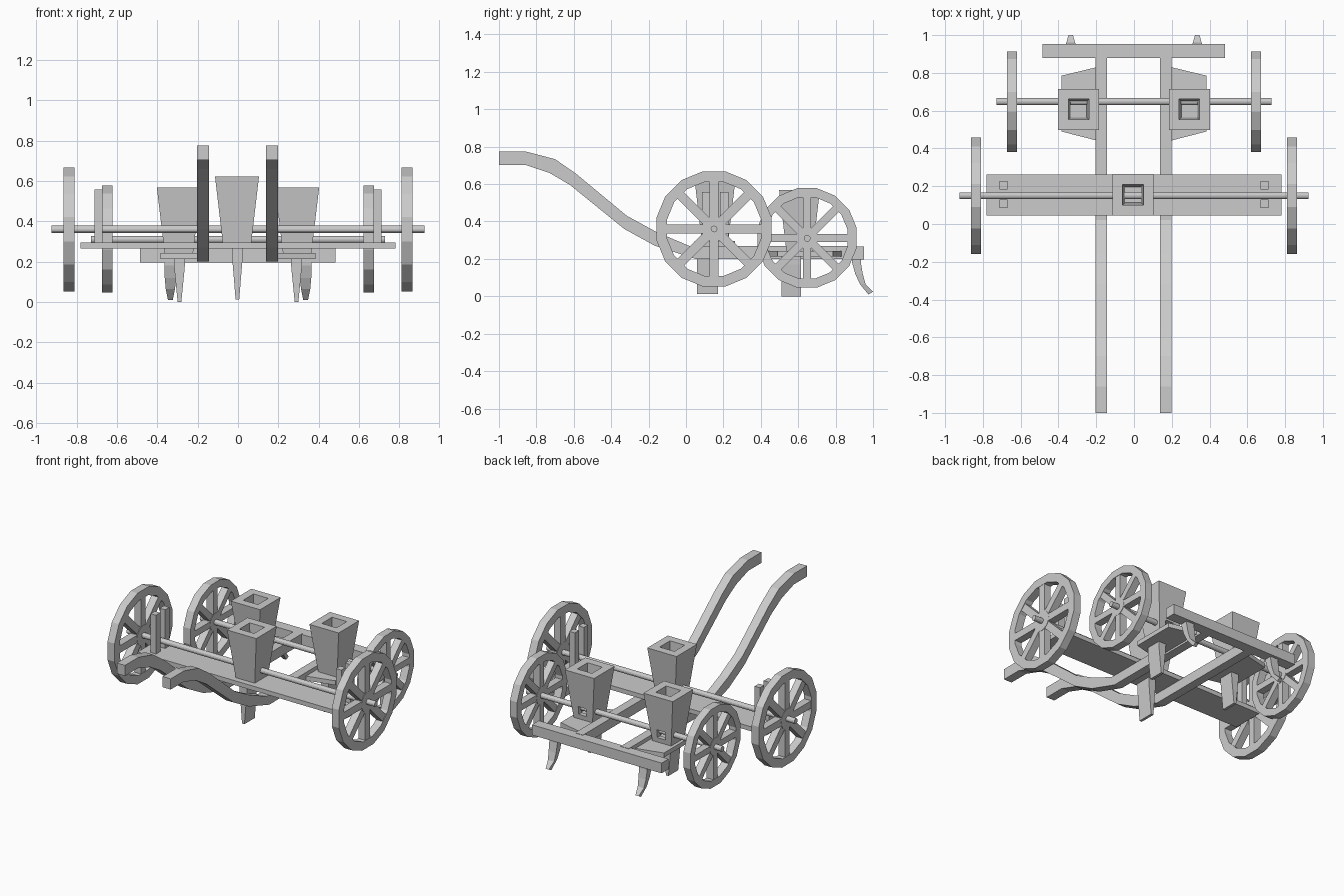
import bpy, bmesh, math
from mathutils import Matrix, Vector

if "Cube" in bpy.data.objects:
    bpy.data.objects.remove(bpy.data.objects["Cube"])


def finish(name, bm):
    bmesh.ops.recalc_face_normals(bm, faces=bm.faces)
    me = bpy.data.meshes.new(name)
    bm.to_mesh(me)
    bm.free()
    ob = bpy.data.objects.new(name, me)
    bpy.context.collection.objects.link(ob)
    return ob


def box_into(bm, lo, hi, mat=Matrix()):
    c = [(a + b) / 2 for a, b in zip(lo, hi)]
    s = [b - a for a, b in zip(lo, hi)]
    bmesh.ops.create_cube(bm, size=1, matrix=mat @ Matrix.Translation(c) @ Matrix.Diagonal((*s, 1)))


def box(name, lo, hi):
    bm = bmesh.new()
    box_into(bm, lo, hi)
    return finish(name, bm)


def prism(name, pts, axis, a, b):
    """Extrude a 2D outline along axis 0, 1 or 2 from a to b."""
    bm = bmesh.new()

    def co(p, t):
        v = list(p)
        v.insert(axis, t)
        return v
    face = bm.faces.new([bm.verts.new(co(p, a)) for p in pts])
    r = bmesh.ops.extrude_face_region(bm, geom=[face])
    off = Vector((0, 0, 0))
    off[axis] = b - a
    bmesh.ops.translate(bm, vec=off, verts=[v for v in r['geom'] if isinstance(v, bmesh.types.BMVert)])
    return finish(name, bm)


def axle(name, y, z, half):
    bm = bmesh.new()
    m = Matrix.Translation((0, y, z)) @ Matrix.Rotation(math.pi / 2, 4, 'Y')
    bmesh.ops.create_cone(bm, cap_ends=True, segments=12, radius1=.018, radius2=.018, depth=2 * half, matrix=m)
    finish(name, bm)


def wheel(name, x, y, z, r, w=.053, n=16):
    bm = bmesh.new()
    rings = []
    # faceted rim
    for k in range(n):
        t = (k + .5) * 2 * math.pi / n
        rings.append([bm.verts.new((x + dx, y + rr * math.cos(t), z + rr * math.sin(t)))
                      for rr, dx in ((r * 1.015, -w / 2), (r * 1.015, w / 2), (r * .83, w / 2), (r * .83, -w / 2))])
    for k in range(n):
        p, q = rings[k], rings[(k + 1) % n]
        for i in range(4):
            j = (i + 1) % 4
            bm.faces.new((p[i], p[j], q[j], q[i]))
    # four bars across make eight spokes
    for k in range(4):
        m = Matrix.Translation((x, y, z)) @ Matrix.Rotation(k * math.pi / 4, 4, 'X')
        h = w * .48 - k * .0005
        box_into(bm, (-h, -r * .85, -r * .08), (h, r * .85, r * .08), m)
    # hub
    m = Matrix.Translation((x, y, z)) @ Matrix.Rotation(math.pi / 2, 4, 'Y')
    bmesh.ops.create_cone(bm, cap_ends=True, segments=16, radius1=r * .22, radius2=r * .22, depth=w, matrix=m)
    finish(name, bm)


def hopper(name, x, y, z0, z1):
    """Tapered box with an open mouth and a small outlet at the back."""
    bm = bmesh.new()
    levels = [(.07, z0), (.109, z1), (.055, z1), (.042, z0 + .03)]
    loops = [[bm.verts.new((x + sx * h, y + sy * h, z)) for sx, sy in ((-1, -1), (1, -1), (1, 1), (-1, 1))]
             for h, z in levels]
    for a, b in zip(loops, loops[1:]):
        for i in range(4):
            j = (i + 1) % 4
            bm.faces.new((a[i], a[j], b[j], b[i]))
    bm.faces.new(loops[0])
    bm.faces.new(loops[-1])
    ob = finish(name, bm)
    cut = box(name + "_outlet_cutter", (x - .03, y + .03, z0 + .035), (x + .03, y + .2, z0 + .09))
    cut.hide_render = True
    cut.hide_set(True)
    mod = ob.modifiers.new("outlet", 'BOOLEAN')
    mod.object = cut
    mod.operation = 'DIFFERENCE'
    mod.solver = 'EXACT'


def share(name, x, y0, y1, z0, z1):
    """Seed blade tapering to its foot."""
    prism(name, [(x - .028, z1), (x - .026, z1 - .05), (x - .009, z0), (x + .009, z0),
                 (x + .026, z1 - .05), (x + .028, z1)], 1, y0, y1)


# curved handles running back as frame rails
top = [(-1, .775), (-.86, .775), (-.70, .733), (-.59, .657), (-.316, .43), (-.16, .345), (.02, .268), (.9, .268)]
low = [(.9, .2), (.05, .2), (-.166, .27), (-.33, .36), (-.62, .595), (-.73, .66), (-.86, .703), (-1, .703)]
for side, x in (("left", -.173), ("right", .168)):
    prism("handle_" + side, top + low, 0, x - .03, x + .03)

# frame boards
box("rear_beam", (-.485, .88, .197), (.482, .953, .266))
box("front_board", (-.78, .045, .266), (.78, .262, .296))

# axles and wheels
axle("front_axle", .15, .36, .925)
axle("rear_axle", .648, .31, .727)
for s, side in ((-1, "left"), (1, "right")):
    wheel("front_wheel_" + side, s * .837, .15, .36, .309)
    wheel("rear_wheel_" + side, s * .647, .647, .312, .267)
    # upright posts holding the front axle
    for tag, y in (("a", .085), ("b", .182)):
        box(f"axle_post_{side}_{tag}", (s * .691 - .02, y, .29), (s * .691 + .02, y + .045, .557))
    # side shelf, rear hopper and its blade
    prism("side_shelf_" + side, [(s * .385, .49), (s * .385, .785), (s * .19, .832), (s * .19, .44)], 2, .213, .243)
    hopper("rear_hopper_" + side, s * .293, .607, .24, .567)
    share("rear_share_" + side, s * .29, .51, .615, 0, .22)
    # curved trailing tine, narrowing to the tip
    bm = bmesh.new()
    prev = None
    path = [(.885, .935, .235, .03), (.888, .935, .18, .03), (.905, .945, .12, .028),
            (.93, .96, .065, .023), (.975, 1, .01, .012)]
    for ya, yb, z, h in path:
        x = s * .335
        dz = .014 if z < .05 else 0
        cur = [bm.verts.new(c) for c in ((x - h, ya, z), (x + h, ya, z), (x + h, yb, z + dz), (x - h, yb, z + dz))]
        if prev:
            for i in range(4):
                j = (i + 1) % 4
                bm.faces.new((prev[i], prev[j], cur[j], cur[i]))
        else:
            bm.faces.new(cur)
        prev = cur
    bm.faces.new(prev)
    finish("tine_" + side, bm)

# centre hopper and its blade
hopper("front_hopper", -.005, .155, .29, .622)
share("front_share", -.003, .06, .17, .013, .27)
